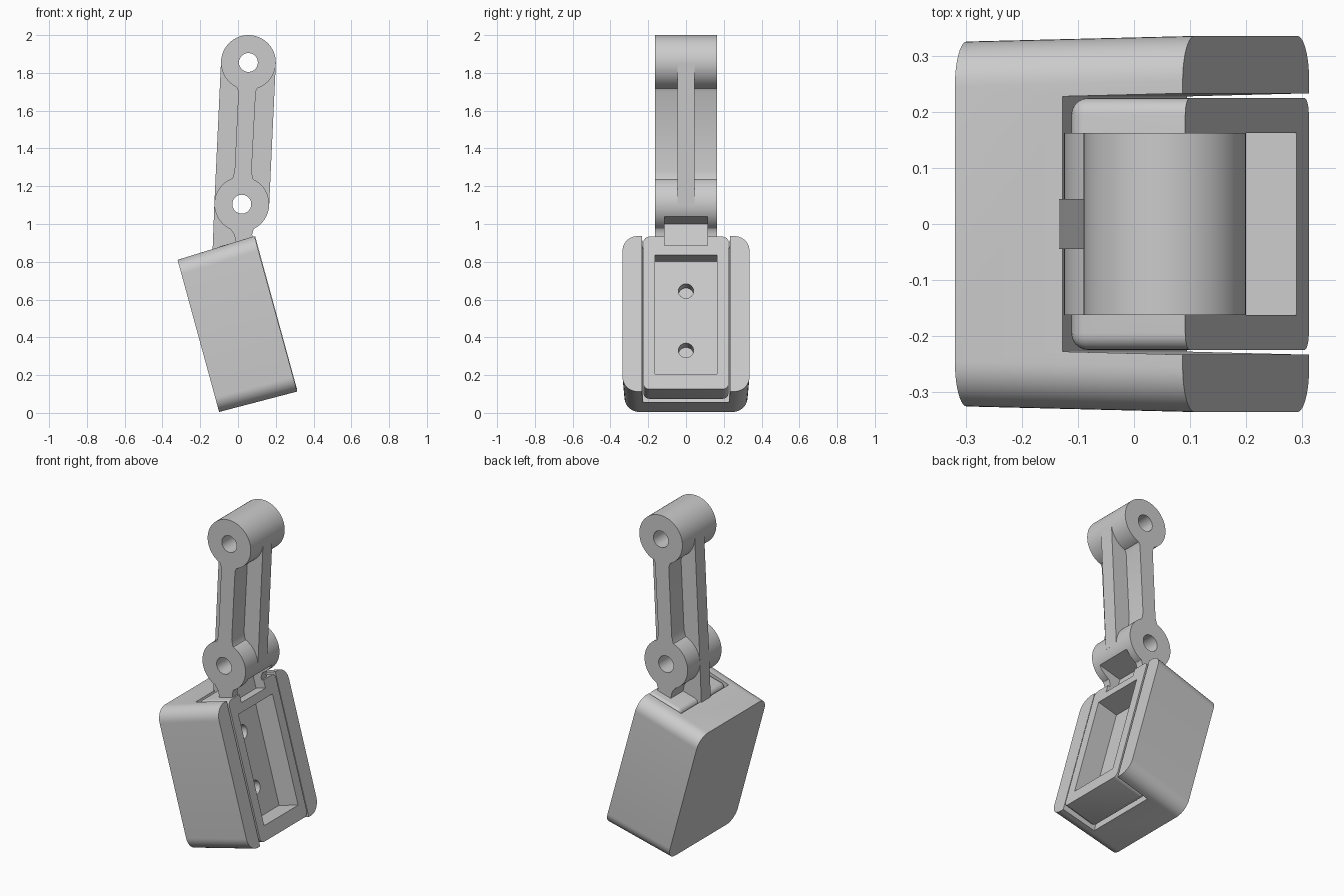
import bpy, bmesh, math
from mathutils import Matrix, Vector

cube = bpy.data.objects.get("Cube")
if cube:
    bpy.data.objects.remove(cube)

grey = bpy.data.materials.new("plain_grey")
grey.use_nodes = True
COLOUR = (0.6, 0.6, 0.6, 1)
grey.diffuse_color = COLOUR
grey.node_tree.nodes["Principled BSDF"].inputs["Base Color"].default_value = COLOUR

# Tilted frame of the housing, centred on its open face
TILT = Matrix.Translation((0.20, 0, 0.525)) @ Matrix.Rotation(math.radians(-15.3), 4, 'Y')
# Side frame: a profile drawn in x and z, extruded along y
SIDE = Matrix.Rotation(math.pi / 2, 4, 'X')


def finish(name, bm):
    bmesh.ops.recalc_face_normals(bm, faces=bm.faces)
    mesh = bpy.data.meshes.new(name)
    bm.to_mesh(mesh)
    bm.free()
    mesh.materials.append(grey)
    obj = bpy.data.objects.new(name, mesh)
    bpy.context.collection.objects.link(obj)
    return obj


def loft(name, lower, upper):
    bm = bmesh.new()
    a = [bm.verts.new(p) for p in lower]
    b = [bm.verts.new(p) for p in upper]
    bm.faces.new(a)
    bm.faces.new(b)
    for i in range(len(a)):
        j = (i + 1) % len(a)
        bm.faces.new((a[i], a[j], b[j], b[i]))
    return finish(name, bm)


def prism(name, pts, lo, hi, frame):
    return loft(name, *[[frame @ Vector((x, y, h)) for x, y in pts] for h in (lo, hi)])


def circle(cx, cy, r, n=64):
    return [(cx + r * math.cos(i * math.tau / n), cy + r * math.sin(i * math.tau / n)) for i in range(n)]


def rectangle(x0, x1, half):
    return [(x0, -half), (x1, -half), (x1, half), (x0, half)]


def combine(obj, tools, operation):
    for tool in tools:
        mod = obj.modifiers.new("combine", 'BOOLEAN')
        mod.operation, mod.solver, mod.object = operation, 'EXACT', tool
        bpy.context.view_layer.objects.active = obj
        bpy.ops.object.modifier_apply(modifier=mod.name)
        bpy.data.objects.remove(tool)


def smooth(obj):
    bpy.ops.object.select_all(action='DESELECT')
    obj.select_set(True)
    bpy.context.view_layer.objects.active = obj
    bpy.ops.object.shade_smooth_by_angle(angle=math.radians(30))


def rounded_end(bottom, top, half, r=0.08, steps=10):
    """Rounded rectangle spanning two points of the side profile."""
    bottom, top = Vector(bottom), Vector(top)
    up = (top - bottom).normalized()
    height = (top - bottom).length
    pts = []
    for k, (cy, cw) in enumerate([(half - r, height - r), (r - half, height - r),
                                  (r - half, r), (half - r, r)]):
        for i in range(steps + 1):
            a = math.pi / 2 * (k + i / steps)
            p = bottom + up * (cw + r * math.sin(a))
            pts.append((p.x, cy + r * math.cos(a), p.y))
    return pts


# Outer shell: drafted rounded block with an open channel
shell = loft("outer_shell",
             rounded_end((-0.10, 0.005), (-0.32, 0.81), 0.326),
             rounded_end((0.313, 0.113), (0.087, 0.936), 0.336))
channel = [(-0.225, -0.228), (0.1, -0.236), (0.1, 0.236), (-0.225, 0.228)]
combine(shell, [prism("channel_cutter", channel, -0.7, 0.7, TILT)], 'DIFFERENCE')
smooth(shell)

# Insert block: all edges rounded except around its front face
bm = bmesh.new()
bmesh.ops.create_cube(bm, size=1)
for v in bm.verts:
    v.co = (0.003 if v.co.x > 0 else -0.215, math.copysign(0.225, v.co.y),
            0.422 if v.co.z > 0 else -0.415)
edges = [e for e in bm.edges if min(v.co.x for v in e.verts) < 0]
bmesh.ops.bevel(bm, geom=edges, offset=0.03, segments=6, profile=0.5, affect='EDGES')
bm.transform(TILT)
insert = finish("insert_block", bm)


def pocket_cutter():
    return prism("pocket_cutter", rectangle(-0.063, 0.2, 0.115), 0.373, 0.51, TILT)


# Window recess, screw holes and top pocket
cuts = [prism("window_cutter", rectangle(-0.13, 0.1, 0.163), -0.332, 0.322, TILT), pocket_cutter()]
ACROSS = TILT @ Matrix.Rotation(math.pi / 2, 4, 'Y')
cuts += [prism("screw_cutter", circle(-w, 0, 0.04, 32), -0.3, 0.0, ACROSS) for w in (0.16, -0.166)]
combine(insert, cuts, 'DIFFERENCE')
smooth(insert)

# Hinge link: two knuckles, flared flange, neck and thin web
HALF = 0.163
TOP, LOW = (0.055, 1.855), (0.02, 1.105)
link = prism("hinge_link", circle(*TOP, 0.145), -HALF, HALF, SIDE)
flange = [(-0.05, 1.2), (-0.028, 1.245), (-0.018, 1.28), (0.002, 1.70), (-0.008, 1.725), (-0.02, 1.75),
          (0.12, 1.75), (0.106, 1.725), (0.094, 1.70), (0.072, 1.28), (0.078, 1.245), (0.1, 1.2)]
neck = [(-0.07, 1.02), (-0.035, 0.965), (-0.02, 0.945), (0.0, 0.85),
        (0.09, 0.85), (0.075, 0.945), (0.082, 0.97), (0.11, 1.02)]
web = [(-0.09, 1.86), (-0.125, 1.11), (-0.135, 0.85), (0.03, 0.85), (0.03, 1.0),
       (0.165, 1.1), (0.2, 1.85)]
combine(link, [prism("low_knuckle", circle(*LOW, 0.145), -HALF, HALF, SIDE),
               prism("flange", flange, -HALF, HALF, SIDE),
               prism("neck", neck, -HALF, HALF, SIDE),
               prism("web", web, -0.045, 0.045, SIDE)], 'UNION')
combine(link, [prism("pin_cutter", circle(*c, 0.05, 40), -0.3, 0.3, SIDE) for c in (TOP, LOW)]
        + [pocket_cutter()], 'DIFFERENCE')
smooth(link)
